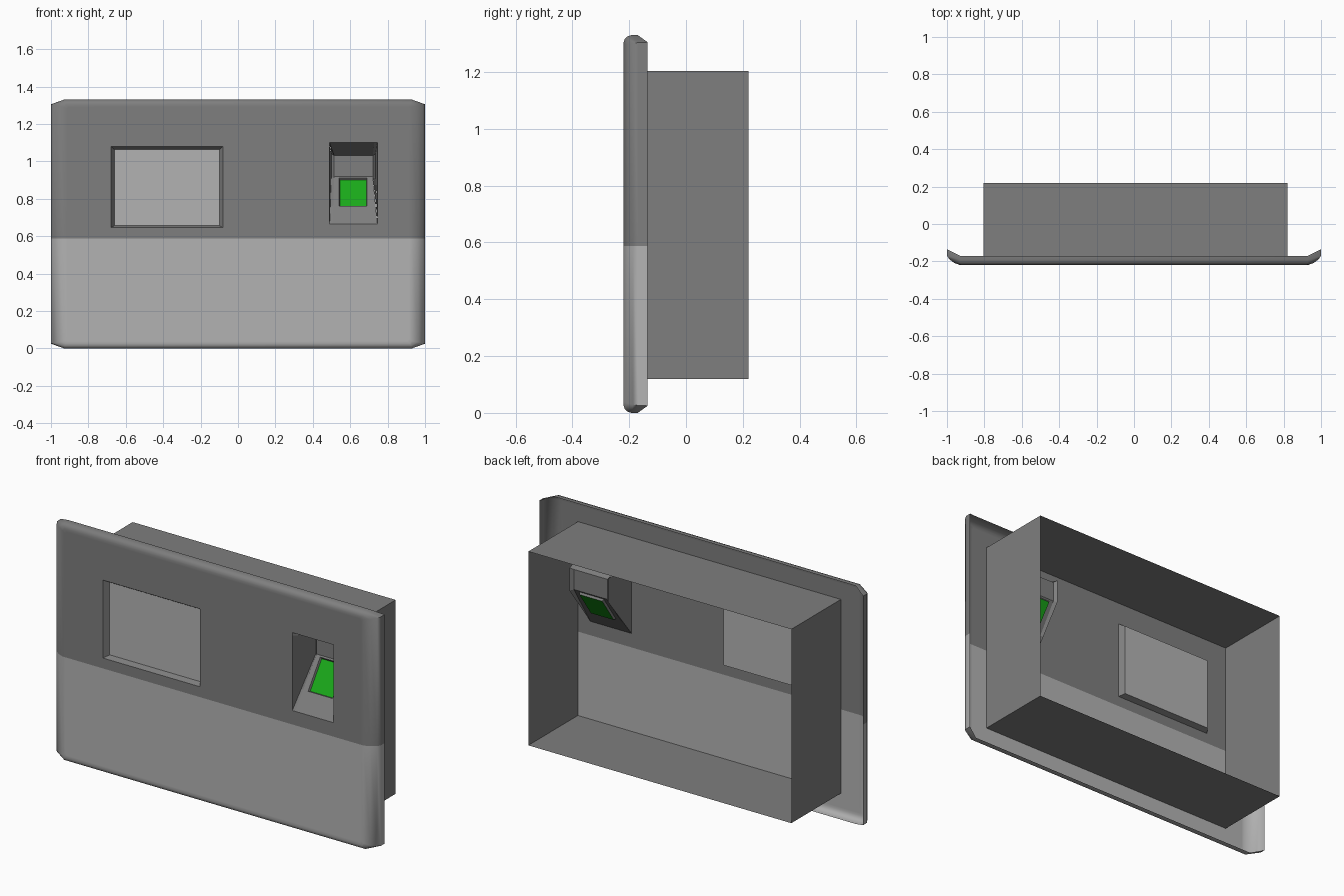
import bpy, bmesh, math
from mathutils import Vector

if "Cube" in bpy.data.objects:
    bpy.data.objects.remove(bpy.data.objects["Cube"])

FRONT, BACK, TOP, SEAM = -0.22, 0.22, 1.33, 0.587


def material(name, rgb):
    m = bpy.data.materials.new(name)
    m.diffuse_color = (*rgb, 1)
    m.use_nodes = True
    m.node_tree.nodes["Principled BSDF"].inputs["Base Color"].default_value = m.diffuse_color
    return m


dark = material("dark_grey", (0.21, 0.21, 0.21))
light = material("light_grey", (0.45, 0.45, 0.45))
green = material("green", (0.01, 0.4, 0.01))


def finish(name, bm, mat, smooth=False):
    me = bpy.data.meshes.new(name)
    bm.to_mesh(me)
    bm.free()
    me.materials.append(mat)
    ob = bpy.data.objects.new(name, me)
    bpy.context.collection.objects.link(ob)
    if smooth:
        bpy.context.view_layer.objects.active = ob
        ob.select_set(True)
        bpy.ops.object.shade_smooth_by_angle(angle=math.radians(40))
        ob.select_set(False)
    return ob


def loft(bm, rings):
    """Skin closed loops of points; returns the vertex loops."""
    loops = [[bm.verts.new(p) for p in r] for r in rings]
    for a, b in zip(loops, loops[1:]):
        n = len(a)
        for i in range(n):
            bm.faces.new((a[i], a[(i + 1) % n], b[(i + 1) % n], b[i]))
    return loops


def rect(x0, x1, z0, z1, y):
    return [(x0, y, z0), (x1, y, z0), (x1, y, z1), (x0, y, z1)]


def loop_edges(bm, loop):
    return [bm.edges.get(p) or bm.edges.new(p) for p in zip(loop, loop[1:] + loop[:1])]


# Finger scanner pocket: wedge profile across x, chamfered along its sides
pod = bmesh.new()
profile = [(FRONT, 1.10), (-0.04, 1.03), (-0.04, 0.918), (FRONT, 0.665)]
sides = [[pod.verts.new((x, y, z)) for y, z in profile]
         for x in (0.49, 0.745)]
for s in sides:                       # slight taper toward the back
    for v in s[1:3]:
        v.co.x += 0.008 if v.co.x < 0.6 else -0.008
pod.faces.new(sides[0])
pod.faces.new(sides[1][::-1])
walls = [pod.faces.new((sides[0][i], sides[0][(i + 1) % 4], sides[1][(i + 1) % 4], sides[1][i]))
         for i in range(4)]
bmesh.ops.delete(pod, geom=[walls[3]], context='FACES_ONLY')
edges = [pod.edges.get((s[i], s[i + 1])) for s in sides for i in range(3)]
bmesh.ops.bevel(pod, geom=edges, offset=0.016, segments=1, affect='EDGES')

# Ordered opening outline, shared with the front panel
boundary = [v.co.copy() for v in pod.verts if abs(v.co.y - FRONT) < 1e-4]
mid = Vector((0.6175, FRONT, 0.8825))
opening = sorted(boundary, key=lambda c: math.atan2(c.z - mid.z, c.x - mid.x))

# Sensor window cut into the sloping floor
for co, no in [((0.54, 0, 0), (1, 0, 0)), ((0.69, 0, 0), (1, 0, 0)),
               ((0, 0, 0.76), (0, 0, 1)), ((0, 0, 0.91), (0, 0, 1))]:
    bmesh.ops.bisect_plane(pod, geom=pod.verts[:] + pod.edges[:] + pod.faces[:],
                           plane_co=co, plane_no=no)
pod.normal_update()
window = min(pod.faces, key=lambda f: (f.calc_center_median() - Vector((0.615, -0.095, 0.835))).length)
n = window.normal.copy()
if n.y > 0:                           # make the pocket face the finger
    bmesh.ops.reverse_faces(pod, faces=pod.faces[:])
    pod.normal_update()
bmesh.ops.inset_individual(pod, faces=[window], thickness=0.006, depth=-0.012)
pad_points = [v.co.copy() for v in window.verts]
bmesh.ops.delete(pod, geom=[window], context='FACES_ONLY')
finish("scanner_pocket", pod, dark)

pad = bmesh.new()
pad.faces.new([pad.verts.new(p) for p in pad_points])
finish("sensor_pad", pad, green)


# Front panel shell: loops of eight points with rounded edges, rim to face
def panel_ring(ax, ay, ainset, bx, by, binset):
    right = [(bx, by, binset), (bx, by, TOP - binset)]
    return [(-ax, ay, ainset), (ax, ay, ainset), *right, (ax, ay, TOP - ainset),
            (-ax, ay, TOP - ainset), (-bx, by, TOP - binset), (-bx, by, binset)]


panel_loops = [panel_ring(*r) for r in [
    (0.93, -0.17, 0, 1, -0.135, 0.025),
    (0.93, -0.192, 0, 1, -0.168, 0.026),
    (0.929, -0.207, 0.005, 0.99, -0.186, 0.029),
    (0.926, -0.216, 0.014, 0.963, -0.207, 0.034),
    (0.92, FRONT, 0.026, 0.93, FRONT, 0.04),
    (0.905, FRONT, 0.04, 0.915, FRONT, 0.052)]]


def panel(name, mat, upper):
    bm = bmesh.new()
    loops = loft(bm, panel_loops)
    hole_a = [bm.verts.new(p) for p in rect(-0.68, -0.08, 0.645, 1.08, FRONT)]
    hole_b = [bm.verts.new(p) for p in opening]
    es = [e for l in (loops[-1], hole_a, hole_b) for e in loop_edges(bm, l)]
    bmesh.ops.triangle_fill(bm, edges=es, use_beauty=True, normal=(0, -1, 0))
    bmesh.ops.bisect_plane(bm, geom=bm.verts[:] + bm.edges[:] + bm.faces[:],
                           plane_co=(0, 0, SEAM), plane_no=(0, 0, 1),
                           clear_inner=upper, clear_outer=not upper)
    bmesh.ops.recalc_face_normals(bm, faces=bm.faces[:])
    bm.normal_update()
    if sum(f.normal.y * f.calc_area() for f in bm.faces) > 0:
        bmesh.ops.reverse_faces(bm, faces=bm.faces[:])
    finish(name, bm, mat, smooth=True)


panel("upper_panel", dark, True)
panel("lower_panel", light, False)

# Recessed display: sloping frame and flat screen
frame = bmesh.new()
loft(frame, [rect(-0.68, -0.08, 0.645, 1.08, FRONT), rect(-0.66, -0.10, 0.657, 1.062, -0.19)])
finish("screen_frame", frame, dark)
screen = bmesh.new()
screen.faces.new([screen.verts.new(p) for p in rect(-0.66, -0.10, 0.657, 1.062, -0.19)])
finish("screen", screen, light)

# Rear housing: four thin walls, open at the back
box = bmesh.new()
loft(box, [rect(-0.805, 0.82, 0.12, 1.203, y) for y in (-0.217, BACK)])
finish("rear_housing", box, dark)
